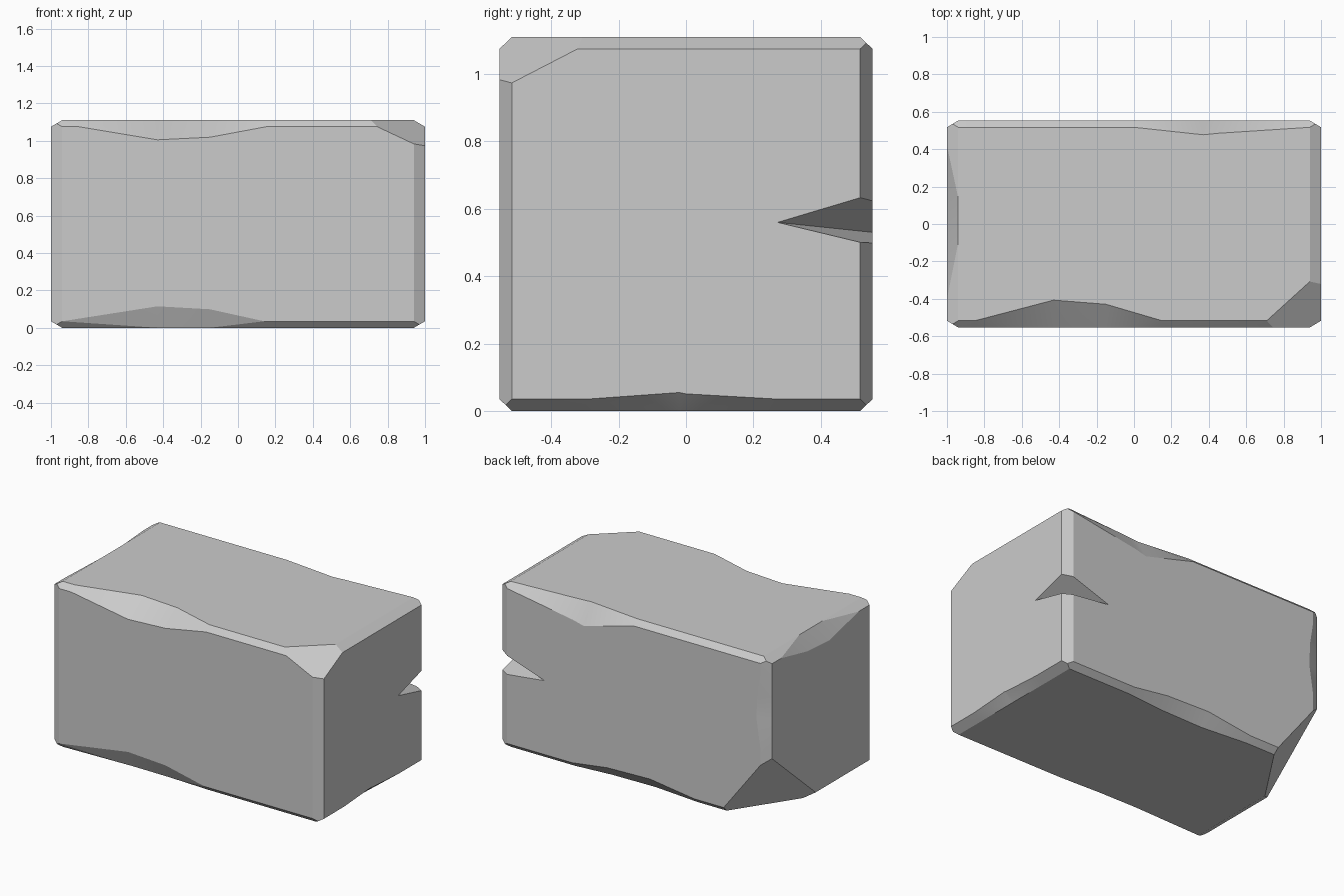
import bpy, bmesh
from mathutils import Vector

if "Cube" in bpy.data.objects:
    bpy.data.objects.remove(bpy.data.objects["Cube"])

HALF = Vector((1, .553, .555))
MID = Vector((0, 0, .555))
WORN = (.06, .036, .035)  # even wear along every edge


def add_object(name, bm):
    bmesh.ops.recalc_face_normals(bm, faces=bm.faces)
    me = bpy.data.meshes.new(name)
    bm.to_mesh(me)
    bm.free()
    ob = bpy.data.objects.new(name, me)
    bpy.context.collection.objects.link(ob)
    return ob


def hull(name, points):
    bm = bmesh.new()
    for p in points:
        bm.verts.new(p)
    bmesh.ops.convex_hull(bm, input=bm.verts)
    return add_object(name, bm)


# Worn-edge cutter: a prism along one box edge, swelling where a chip is missing
def edge_cutter(axis, s1, s2, chip):
    o1, o2 = [i for i in range(3) if i != axis]
    a, b = WORN[o1], WORN[o2]
    end = HALF[axis] + .1
    samples = [(MID[axis] - end, a, b), (MID[axis] + end, a, b)]
    if chip:
        start, p1, p2, stop, da, db = chip
        samples[1:1] = [(start, a, b), (p1, a + da, b + db), (p2, a + da * .8, b + db * .8), (stop, a, b)]
    bm = bmesh.new()
    rings = []
    for t, a, b in samples:
        ring = []
        for u, v in ((-.1, -.1), (a * 1.5, -b / 2), (a, 0), (0, b), (-a / 2, b * 1.5)):
            p = Vector()
            p[axis] = t
            p[o1] = MID[o1] + s1 * (HALF[o1] - u)
            p[o2] = MID[o2] + s2 * (HALF[o2] - v)
            ring.append(bm.verts.new(p))
        rings.append(ring)
    for r, q in zip(rings, rings[1:]):
        for i in range(5):
            j = (i + 1) % 5
            bm.faces.new((r[i], r[j], q[j], q[i]))
    bm.faces.new(rings[0])
    bm.faces.new(rings[-1])
    bmesh.ops.triangulate(bm, faces=bm.faces)
    return add_object("edge_cutter", bm)


# Broken-corner cutter: lengths are measured along the three box edges
def corner_cutter(signs, cut):
    tip = MID + Vector([s * (h + .2) for s, h in zip(signs, HALF)])
    grow = 1 + sum(.2 / d for d in cut)
    pts = [tip]
    for i in range(3):
        p = tip.copy()
        p[i] -= signs[i] * cut[i] * grow
        pts.append(p)
    return hull("corner_cutter", pts)


# Stone block
bm = bmesh.new()
bmesh.ops.create_cube(bm, size=2)
for v in bm.verts:
    v.co = MID + Vector([c * h for c, h in zip(v.co, HALF)])
block = add_object("stone_block", bm)

# Chips by edge (axis, two sides): start, two peaks, stop, extra depth on each face
chips = {
    (0, -1, 1): (-.85, -.43, -.15, .15, .11, .07),   # top front
    (0, 1, 1): (.0, .37, .45, .94, .04, .1),         # top back
    (0, -1, -1): (-.94, -.43, -.15, .14, .015, .08), # bottom front
    (0, 1, -1): (-.45, -.12, .2, .46, .03, .045),    # bottom back
    (1, -1, 1): (-.4, -.1, .14, .42, 0, .075),       # top left
    (1, 1, -1): (-.3, -.02, 0, .28, 0, .02),         # bottom right
    (2, -1, 1): (.5, .7, .85, 1, .03, 0),            # back left upright
}
cutters = [edge_cutter(axis, s1, s2, chips.get((axis, s1, s2)))
           for axis in range(3) for s1 in (-1, 1) for s2 in (-1, 1)]

# Broken corners
cutters.append(corner_cutter((1, -1, 1), (.33, .30, .155)))
cutters.append(corner_cutter((-1, 1, -1), (.36, .54, .47)))

# Crack in the back right upright
cutters.append(hull("crack_cutter", [(1.002, .27, .56), (.66, .556, .53),
                                     (1.05, .6, .675), (1.05, .6, .475)]))

for c in cutters:
    c.hide_render = True
    m = block.modifiers.new("chip", 'BOOLEAN')
    m.operation = 'DIFFERENCE'
    m.solver = 'EXACT'
    m.object = c

# Bake the chips and drop the cutters
dg = bpy.context.evaluated_depsgraph_get()
block_mesh = bpy.data.meshes.new_from_object(block.evaluated_get(dg))
block.modifiers.clear()
block.data = block_mesh
for c in cutters:
    bpy.data.objects.remove(c)

bpy.context.view_layer.objects.active = block
block.select_set(True)
bpy.ops.object.shade_smooth_by_angle(angle=.3)
